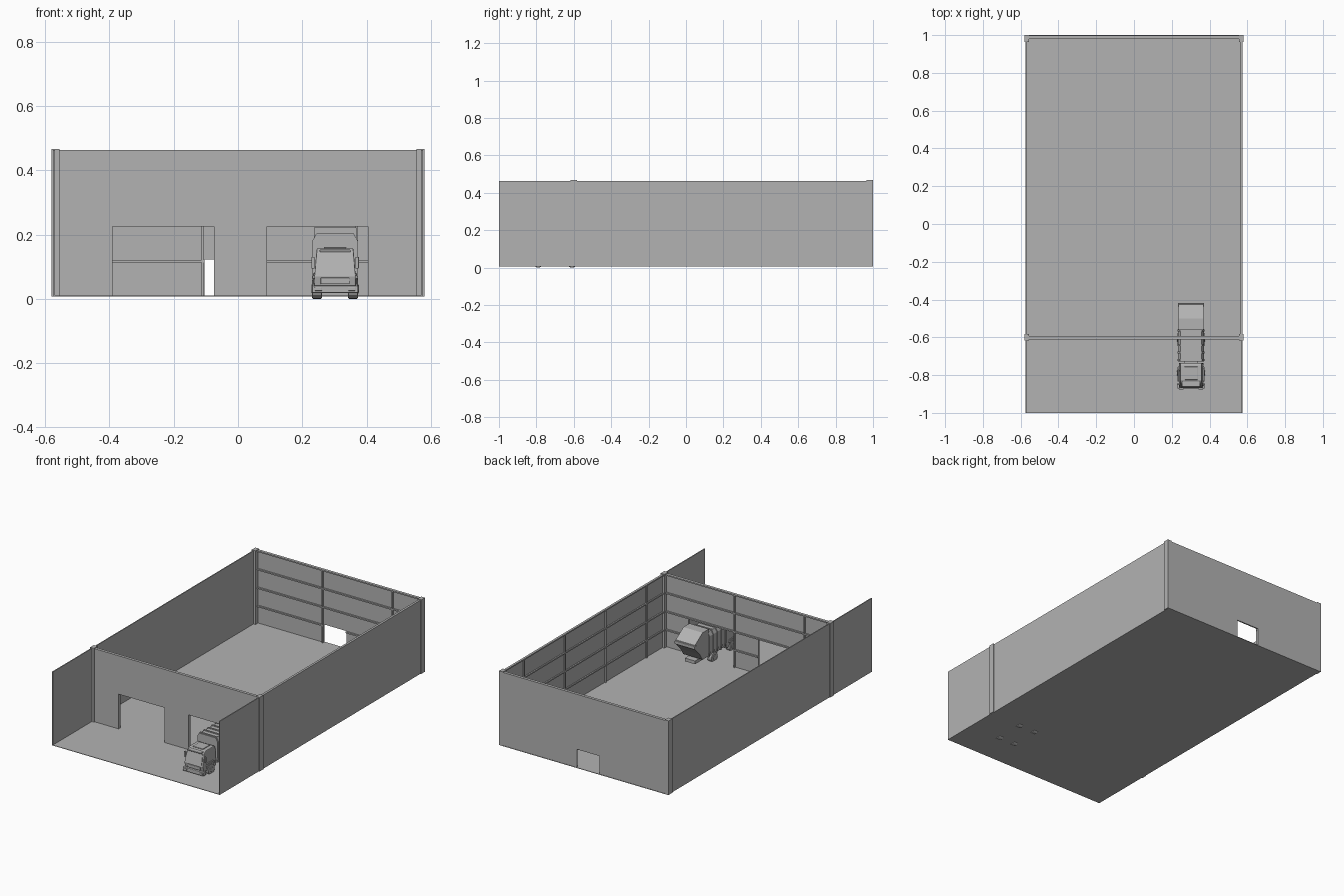
import bpy, bmesh, math
from mathutils import Vector, Matrix

old = bpy.data.objects.get("Cube")
if old:
    bpy.data.objects.remove(old, do_unlink=True)

grey = bpy.data.materials.new("plain_grey")
grey.use_nodes = True
tone = (0.45, 0.45, 0.45, 1)
grey.diffuse_color = tone
for node in grey.node_tree.nodes:
    if node.type == 'BSDF_PRINCIPLED':
        node.inputs["Base Color"].default_value = tone


def finish(name, bm, bevel=0):
    bmesh.ops.recalc_face_normals(bm, faces=bm.faces)
    mesh = bpy.data.meshes.new(name)
    bm.to_mesh(mesh)
    bm.free()
    mesh.materials.append(grey)
    ob = bpy.data.objects.new(name, mesh)
    bpy.context.collection.objects.link(ob)
    if bevel:
        mod = ob.modifiers.new("bevel", 'BEVEL')
        mod.width, mod.segments = bevel, 2
    return ob


def prism(name, axis, pts, lo, hi, bevel=0, shape=None):
    """Extrude a 2D outline along an axis; shape moves vertices afterwards."""
    bm = bmesh.new()

    def place(p, t):
        u, v = p
        return {'x': (t, u, v), 'y': (u, t, v), 'z': (u, v, t)}[axis]
    face = bm.faces.new([bm.verts.new(place(p, lo)) for p in pts])
    res = bmesh.ops.extrude_face_region(bm, geom=[face])
    shift = Vector(place((0, 0), hi - lo))
    for v in res["geom"]:
        if isinstance(v, bmesh.types.BMVert):
            v.co += shift
    if shape:
        for v in bm.verts:
            shape(v.co)
    return finish(name, bm, bevel)


def box(name, x, y, z, bevel=0):
    pts = [(x[0], y[0]), (x[1], y[0]), (x[1], y[1]), (x[0], y[1])]
    return prism(name, 'z', pts, z[0], z[1], bevel)


def cylinder(name, centre, radius, depth):
    bm = bmesh.new()
    mat = Matrix.Translation(centre) @ Matrix.Rotation(math.pi / 2, 4, 'Y')
    bmesh.ops.create_cone(bm, cap_ends=True, segments=20, radius1=radius,
                          radius2=radius, depth=depth, matrix=mat)
    return finish(name, bm, 0.003)


# Building shell
W, BASE, TOP = 0.575, 0.008, 0.463
FRONT = -0.6
box("floor", (-W, W), (-1, 1), (BASE - 0.001, BASE + 0.002))
for side, s in (("left", 1), ("right", -1)):
    box(side + "_wall", sorted((s * W, s * (W - 0.006))), (-1, 1), (BASE, TOP))
    for end, y in (("front", FRONT), ("back", 0.982)):
        box(f"{side}_{end}_column", sorted((s * 0.581, s * 0.555)),
            (y - 0.018, y + 0.018), (BASE, 0.467))


def wall_with_doors(name, doors, y0, y1):
    pts = [(-W, TOP), (-W, BASE)]
    for a, b, h in doors:
        pts += [(a, BASE), (a, h), (b, h), (b, BASE)]
    prism(name, 'y', pts + [(W, BASE), (W, TOP)], y0, y1)


wall_with_doors("back_wall", [(-0.105, 0.05, 0.122)], 0.99, 0.998)
wall_with_doors("front_wall", [(-0.39, -0.075, 0.225), (0.09, 0.405, 0.225)],
                FRONT - 0.012, FRONT - 0.004)

# Wall framing: rails and posts
IN = W - 0.005
for z in (0.117, 0.23, 0.345, 0.459):
    rail = (z - 0.004, z + 0.004)
    box("left_wall_rail", (IN - 0.009, IN), (FRONT, 0.99), rail)
    back_spans = [(-IN, -0.105), (0.05, IN)] if z < 0.12 else [(-IN, IN)]
    for span in back_spans:
        box("back_wall_rail", span, (0.98, 0.991), rail)
    front_spans = ([(-IN, -0.39), (-0.075, 0.09), (0.405, IN)] if z < 0.2
                   else [(-IN, IN)])
    for span in front_spans:
        box("front_wall_rail", span, (FRONT - 0.005, FRONT + 0.006), rail)
for y in (0.78, 0.38, -0.02, -0.42):
    box("left_wall_post", (IN - 0.009, IN), (y - 0.004, y + 0.004), (BASE, TOP))
for x in (-0.11, 0.37):
    box("back_wall_post", (x - 0.004, x + 0.004), (0.98, 0.991), (BASE, TOP))
for x in (-0.394, 0.086):
    box("front_wall_post", (x - 0.004, x + 0.004),
        (FRONT - 0.005, FRONT + 0.006), (BASE, TOP))

# Truck chassis and wheels
CX = 0.302
box("chassis", (CX - 0.035, CX + 0.035), (-0.85, -0.47), (0.03, 0.05))
for s in (-1, 1):
    for y in (-0.79, -0.61):
        cylinder("wheel", (CX + s * 0.056, y, 0.031), 0.031, 0.03)
        cylinder("wheel_hub", (CX + s * 0.071, y, 0.031), 0.014, 0.006)
    box("front_mudguard", sorted((CX + s * 0.045, CX + s * 0.072)),
        (-0.835, -0.755), (0.062, 0.072), 0.004)


# Cab with sides leaning in toward the roof
def lean(co):
    if co.z > 0.08:
        co.x = CX + (co.x - CX) * (1 - 1.6 * (co.z - 0.08))


cab = [(-0.858, 0.035), (-0.865, 0.07), (-0.845, 0.145), (-0.83, 0.157),
       (-0.745, 0.157), (-0.735, 0.145), (-0.735, 0.035)]
prism("cab", 'x', cab, CX - 0.065, CX + 0.065, 0.004, lean)
prism("windscreen", 'x', [(-0.867, 0.078), (-0.85, 0.14), (-0.845, 0.14),
                          (-0.862, 0.078)], CX - 0.055, CX + 0.055, 0, lean)
box("sun_visor", (CX - 0.048, CX + 0.048), (-0.862, -0.83), (0.146, 0.153), 0.002)
box("roof_panel", (CX - 0.035, CX + 0.035), (-0.825, -0.755), (0.155, 0.162), 0.003)
box("front_bumper", (CX - 0.072, CX + 0.072), (-0.872, -0.845), (0.018, 0.042), 0.004)
box("grille", (CX - 0.045, CX + 0.045), (-0.868, -0.855), (0.046, 0.066), 0.002)
for s in (-1, 1):
    x = CX + s * 0.052
    box("headlight", (x - 0.012, x + 0.012), (-0.876, -0.868), (0.025, 0.037), 0.002)
    x = CX + s * 0.069
    box("wing_mirror", (x - 0.005, x + 0.005), (-0.853, -0.845), (0.095, 0.13), 0.001)
    box("door_panel", sorted((CX + s * 0.06, CX + s * 0.068)),
        (-0.83, -0.765), (0.045, 0.08), 0.002)

# Cargo body with ribs
body = [(CX + x, z) for x, z in ((-0.062, 0.05), (0.062, 0.05), (0.068, 0.08),
        (0.068, 0.175), (0.055, 0.198), (-0.055, 0.198), (-0.068, 0.175), (-0.068, 0.08))]
prism("cargo_body", 'y', body, -0.728, -0.555)
rib = [(CX + (x - CX) * 1.06, 0.12 + (z - 0.12) * 1.06) for x, z in body]
for i in range(5):
    y = -0.724 + i * 0.039
    prism("cargo_rib", 'y', rib, y, y + 0.009)

# Rear hopper
hopper = [(-0.56, 0.222), (-0.50, 0.222), (-0.425, 0.172), (-0.42, 0.15),
          (-0.47, 0.10), (-0.50, 0.055), (-0.56, 0.055)]
prism("rear_hopper", 'x', hopper, CX - 0.066, CX + 0.066)
box("hopper_lip", (CX - 0.069, CX + 0.069), (-0.436, -0.418), (0.148, 0.168), 0.002)
